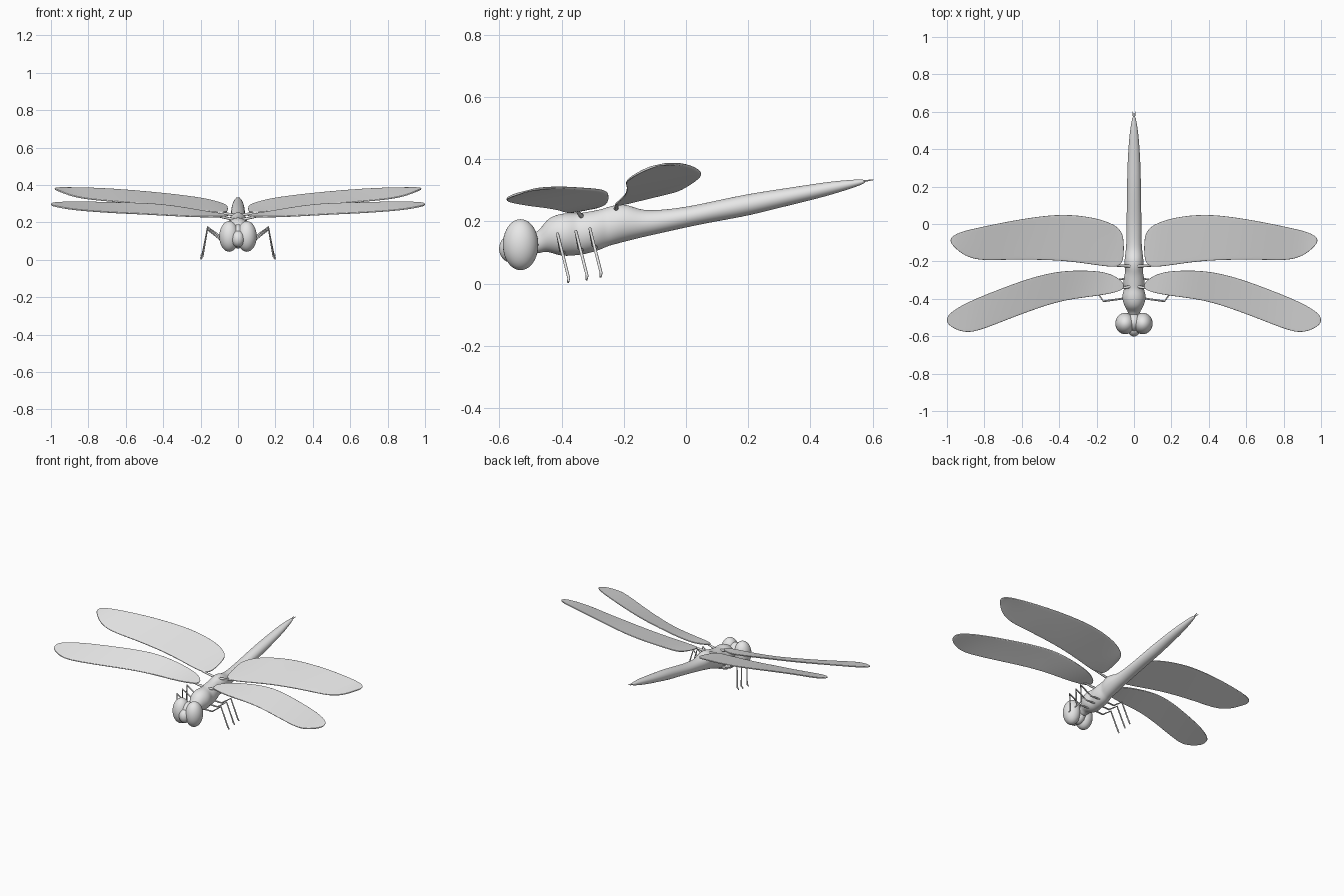
import bpy, bmesh
from math import sin, cos, pi
from mathutils import Vector

cube = bpy.data.objects.get("Cube")
if cube:
    bpy.data.objects.remove(cube, do_unlink=True)

grey = bpy.data.materials.new("plain grey")
grey.use_nodes = True
grey.diffuse_color = (0.8, 0.8, 0.8, 1)
for node in grey.node_tree.nodes:
    if node.type == 'BSDF_PRINCIPLED':
        node.inputs["Base Color"].default_value = grey.diffuse_color


def finish(name, data, mirror=False, subdivide=0):
    obj = bpy.data.objects.new(name, data)
    bpy.context.scene.collection.objects.link(obj)
    data.materials.append(grey)
    if mirror:
        mod = obj.modifiers.new("mirror", 'MIRROR')
        mod.use_mirror_merge = False
    if subdivide:
        mod = obj.modifiers.new("smooth", 'SUBSURF')
        mod.levels = mod.render_levels = subdivide
    return obj


def loft(name, rings, **options):
    """Skin a row of closed rings and cap both ends."""
    bm = bmesh.new()
    rows = [[bm.verts.new(p) for p in ring] for ring in rings]
    count = len(rows[0])
    for a, b in zip(rows, rows[1:]):
        for i in range(count):
            j = (i + 1) % count
            bm.faces.new((a[i], a[j], b[j], b[i]))
    bm.faces.new(rows[0])
    bm.faces.new(rows[-1])
    bmesh.ops.recalc_face_normals(bm, faces=bm.faces)
    for face in bm.faces:
        face.smooth = True
    mesh = bpy.data.meshes.new(name)
    bm.to_mesh(mesh)
    bm.free()
    return finish(name, mesh, **options)


def ball(name, centre, radii, mirror=False):
    bm = bmesh.new()
    bmesh.ops.create_uvsphere(bm, u_segments=32, v_segments=20, radius=1)
    for v in bm.verts:
        v.co = Vector(c + r * p for c, r, p in zip(centre, radii, v.co))
    for face in bm.faces:
        face.smooth = True
    mesh = bpy.data.meshes.new(name)
    bm.to_mesh(mesh)
    bm.free()
    return finish(name, mesh, mirror=mirror)


def tube(name, points, radius, mirror=True, taper=1):
    curve = bpy.data.curves.new(name, 'CURVE')
    curve.dimensions = '3D'
    curve.bevel_depth = radius
    curve.bevel_resolution = 2
    curve.use_fill_caps = True
    spline = curve.splines.new('POLY')
    spline.points.add(len(points) - 1)
    for point, co in zip(spline.points, points):
        point.co = (*co, 1)
    spline.points[-1].radius = taper
    return finish(name, curve, mirror=mirror)


# Thorax and abdomen: y, top z, bottom z, half width
body = [
    (-.50, .16, .10, .025), (-.47, .17, .095, .032), (-.45, .208, .105, .046),
    (-.41, .226, .088, .064), (-.375, .228, .087, .064), (-.35, .226, .09, .053),
    (-.325, .231, .093, .059), (-.28, .238, .105, .055), (-.255, .246, .118, .046),
    (-.23, .254, .125, .053), (-.19, .257, .135, .052), (-.15, .238, .146, .046),
    (-.10, .235, .157, .041), (0, .246, .18, .041), (.1, .268, .2, .039),
    (.2, .289, .217, .038), (.3, .304, .243, .036), (.4, .319, .267, .031),
    (.47, .329, .286, .025), (.53, .334, .305, .017), (.58, .336, .323, .007),
]


def oval(y, top, bottom, half, sides=16):
    mid, high = (top + bottom) / 2, (top - bottom) / 2
    return [(half * cos(2 * pi * i / sides), y, mid + high * sin(2 * pi * i / sides))
            for i in range(sides)]


loft("body", [oval(*s) for s in body], subdivide=2)

# Tail claspers
tube("tail_claspers", [(.003, .57, .329), (.007, .602, .334)], .003, taper=.5)

# Head: two large eyes, face and brow
ball("eyes", (.047, -.532, .125), (.053, .057, .082), mirror=True)
ball("head_core", (0, -.525, .125), (.04, .052, .065))
ball("face", (0, -.56, .112), (.036, .041, .045))

# Wings: x, leading y, trailing y, leading z, trailing z
front_wing = [
    (.05, -.35, -.315, .232, .24), (.12, -.372, -.263, .23, .25),
    (.22, -.387, -.248, .23, .267), (.38, -.407, -.248, .238, .294),
    (.52, -.452, -.278, .246, .302), (.65, -.5, -.322, .251, .305),
    (.81, -.564, -.384, .262, .309), (.89, -.584, -.42, .27, .309),
    (.96, -.563, -.457, .282, .307), (1.002, -.53, -.495, .292, .302),
]
hind_wing = [
    (.053, -.19, -.07, .257, .288), (.08, -.23, -.018, .252, .3),
    (.14, -.228, .012, .255, .319), (.22, -.217, .036, .265, .334),
    (.38, -.194, .056, .285, .354), (.57, -.19, .032, .305, .371),
    (.7, -.191, .008, .315, .38), (.83, -.196, -.019, .328, .385),
    (.91, -.168, -.037, .348, .385), (.955, -.13, -.055, .368, .385),
    (.982, -.1, -.075, .378, .383),
]


def blade(x, y0, y1, z0, z1, half=.004):
    lead, trail = Vector((x, y0, z0)), Vector((x, y1, z1))
    spots = (.0, .03, .5, .97)
    upper = [lead.lerp(trail, t) + Vector((0, 0, half)) for t in spots + (1,)]
    lower = [lead.lerp(trail, t) - Vector((0, 0, half)) for t in (1,) + spots[::-1]]
    return upper + lower


for name, stations in (("front", front_wing), ("hind", hind_wing)):
    loft(name + "_wings", [blade(*s) for s in stations], mirror=True, subdivide=2)

# Wing hinges
tube("front_wing_hinges", [(.02, -.335, .215), (.11, -.35, .233)], .008, taper=.6)
tube("hind_wing_hinges", [(.02, -.225, .24), (.12, -.222, .255)], .008, taper=.6)

# Three pairs of legs with small hooked feet
for name, y, z in (("front", -.413, .16), ("middle", -.354, .168), ("rear", -.309, .177)):
    tube(name + "_legs", [
        (.03, y + .02, z - .06), (.09, y + .01, z - .055), (.163, y, z),
        (.189, y + .036, z - .143), (.2, y + .034, z - .156)], .0048, taper=.7)
